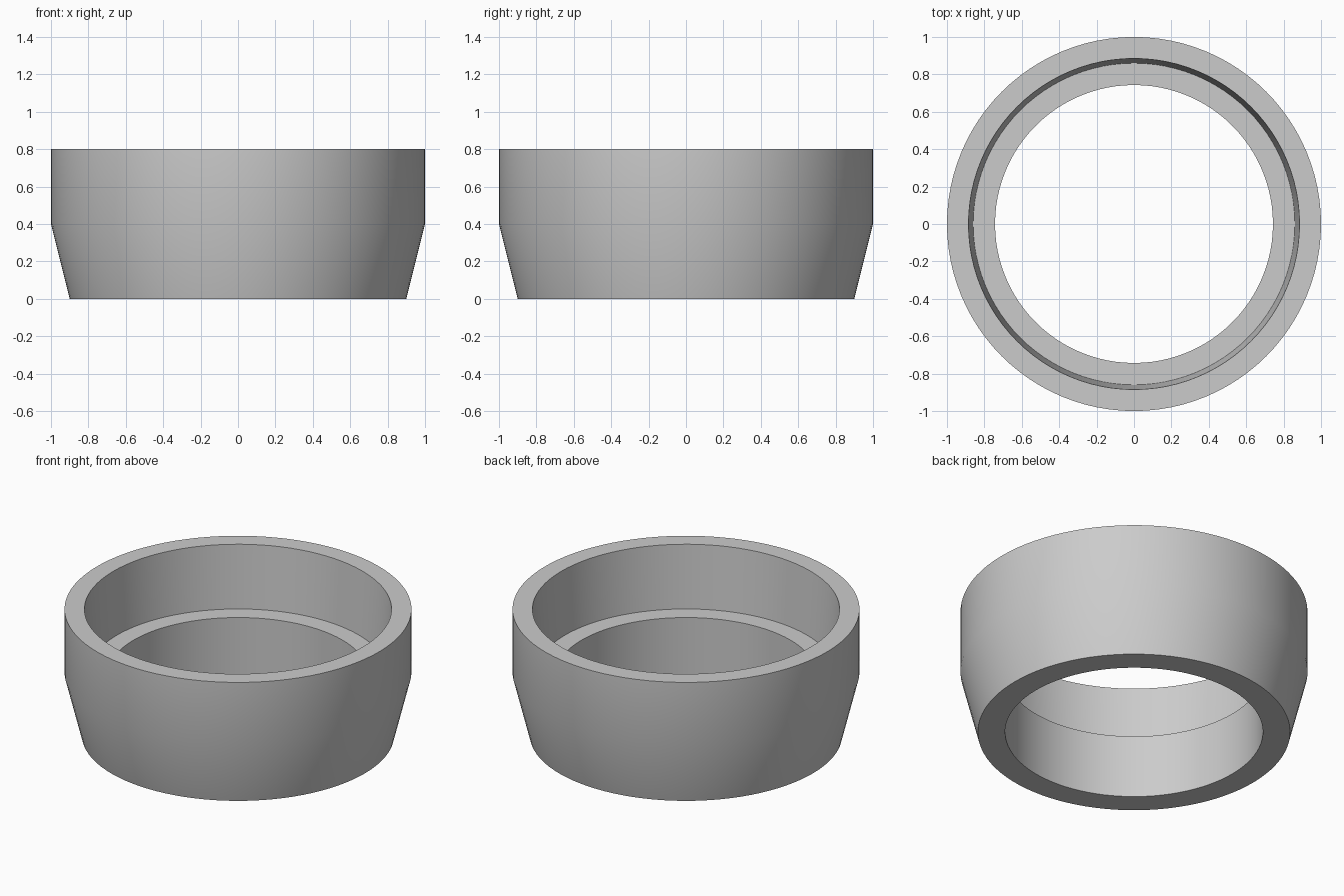
import bpy
import bmesh
import math

cube = bpy.data.objects.get("Cube")
if cube:
    bpy.data.objects.remove(cube, do_unlink=True)

SEGMENTS = 96

# Plain grey material
grey = bpy.data.materials.new("plain grey")
grey.use_nodes = True
colour = (0.6, 0.6, 0.6, 1)
grey.diffuse_color = colour
grey.node_tree.nodes["Principled BSDF"].inputs["Base Color"].default_value = colour


def lathe(name, profile, material):
    """Revolve a closed (radius, height) profile around the z axis."""
    bm = bmesh.new()
    verts = [bm.verts.new((r, 0, z)) for r, z in profile]
    edges = [bm.edges.new((v, verts[i - 1])) for i, v in enumerate(verts)]
    bmesh.ops.spin(bm, geom=verts + edges, cent=(0, 0, 0), axis=(0, 0, 1),
                   angle=math.tau, steps=SEGMENTS, use_merge=True)
    bmesh.ops.remove_doubles(bm, verts=bm.verts, dist=0.0001)
    bmesh.ops.recalc_face_normals(bm, faces=bm.faces)
    mesh = bpy.data.meshes.new(name)
    bm.to_mesh(mesh)
    bm.free()
    mesh.materials.append(material)
    obj = bpy.data.objects.new(name, mesh)
    bpy.context.collection.objects.link(obj)
    bpy.ops.object.select_all(action="DESELECT")
    obj.select_set(True)
    bpy.context.view_layer.objects.active = obj
    bpy.ops.object.shade_smooth_by_angle(angle=math.radians(30))
    return obj


# Ring: tapered foot, straight outer wall, tapered socket, ledge and bore
lathe("stepped_ring", [
    (0.743, 0), (0.9, 0), (1, 0.4), (1, 0.8),
    (0.885, 0.8), (0.86, 0.4), (0.743, 0.4),
], grey)
